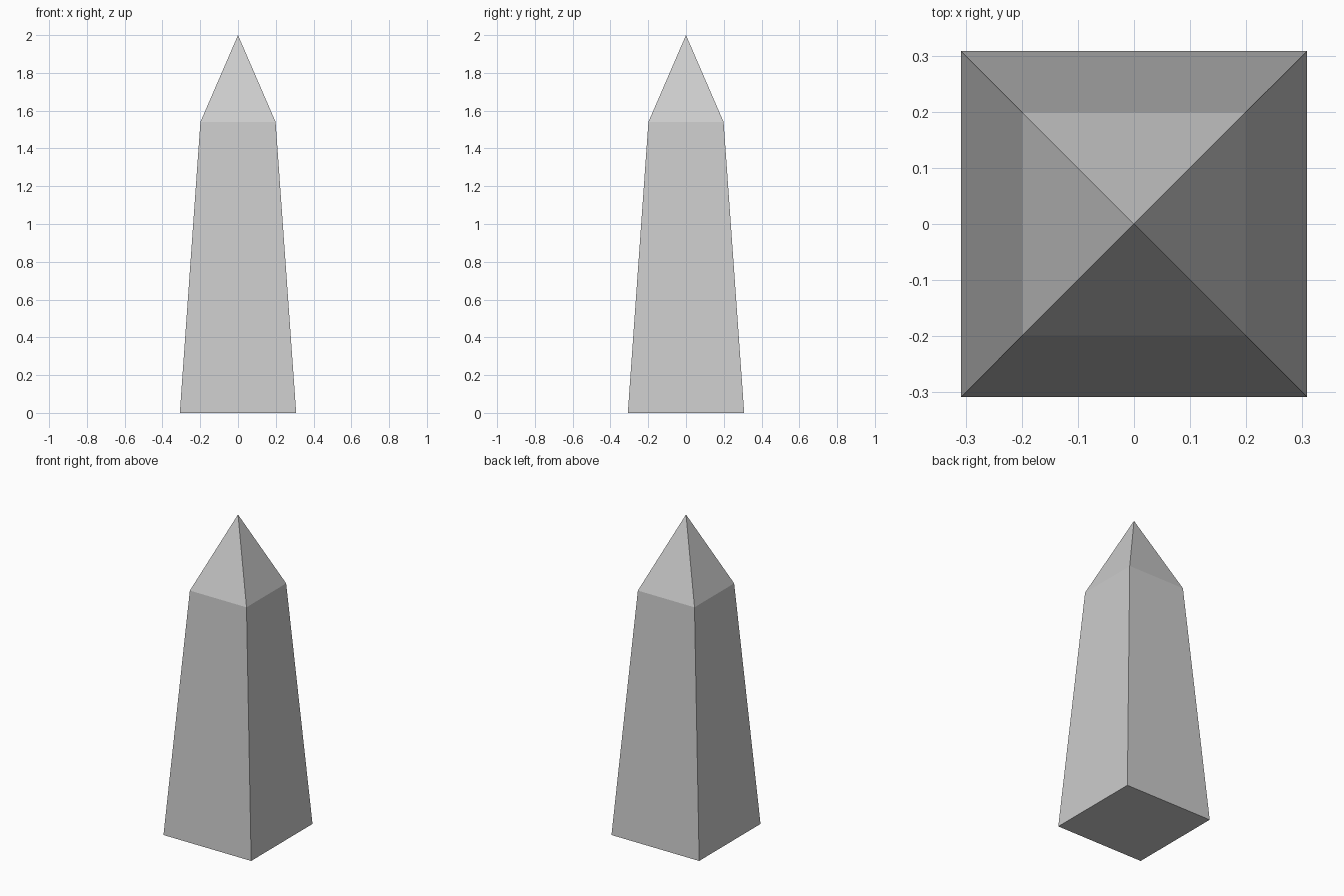
import bpy, bmesh

if "Cube" in bpy.data.objects:
    bpy.data.objects.remove(bpy.data.objects["Cube"])

BASE_HALF, SHOULDER_HALF = 0.308, 0.199
SHOULDER_Z, TIP_Z = 1.54, 2.0


def square_ring(bm, half, z):
    corners = [(-1, -1), (1, -1), (1, 1), (-1, 1)]
    return [bm.verts.new((x * half, y * half, z)) for x, y in corners]


bm = bmesh.new()
base = square_ring(bm, BASE_HALF, 0)
shoulder = square_ring(bm, SHOULDER_HALF, SHOULDER_Z)
tip = bm.verts.new((0, 0, TIP_Z))

# Underside
bm.faces.new(base[::-1])

# Tapered shaft sides and pointed cap
for i in range(4):
    j = (i + 1) % 4
    bm.faces.new((base[i], base[j], shoulder[j], shoulder[i]))
    bm.faces.new((shoulder[i], shoulder[j], tip))

mesh = bpy.data.meshes.new("obelisk")
bm.to_mesh(mesh)
bm.free()
obelisk = bpy.data.objects.new("obelisk", mesh)
bpy.context.collection.objects.link(obelisk)
